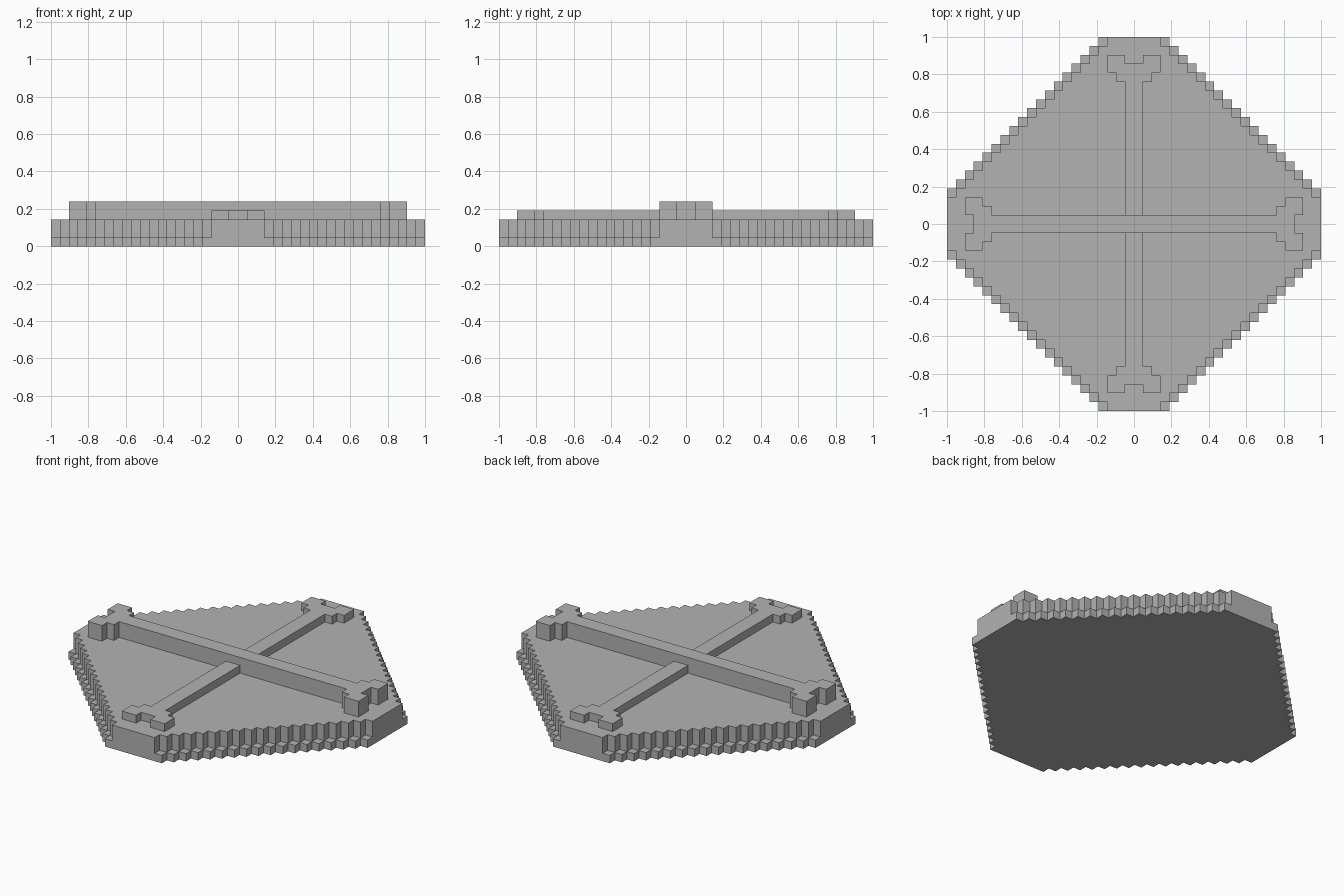
import bpy
import bmesh

U = 1 / 21  # one block of the stepped grid

if "Cube" in bpy.data.objects:
    bpy.data.objects.remove(bpy.data.objects["Cube"])

grey = bpy.data.materials.new("stone grey")
grey.use_nodes = True
grey.diffuse_color = (0.45, 0.45, 0.45, 1)
grey.node_tree.nodes["Principled BSDF"].inputs["Base Color"].default_value = grey.diffuse_color


def mirrored(quarter):
    """Complete an outline from its +x +y quarter, which runs from the y side to the x side."""
    right = quarter + [(x, -y) for x, y in reversed(quarter)]
    return right + [(-x, y) for x, y in reversed(right)]


def prism(name, outline, bottom, top):
    """Extrude an outline, given in grid blocks, between two heights."""
    bm = bmesh.new()
    face = bm.faces.new([bm.verts.new((x * U, y * U, bottom * U)) for x, y in outline])
    side = bmesh.ops.extrude_face_region(bm, geom=[face])["geom"]
    verts = [v for v in side if isinstance(v, bmesh.types.BMVert)]
    bmesh.ops.translate(bm, verts=verts, vec=(0, 0, (top - bottom) * U))
    bmesh.ops.recalc_face_normals(bm, faces=bm.faces)
    mesh = bpy.data.meshes.new(name)
    bm.to_mesh(mesh)
    bm.free()
    mesh.materials.append(grey)
    obj = bpy.data.objects.new(name, mesh)
    bpy.context.collection.objects.link(obj)
    return obj


def stepped_octagon(flat):
    """Octagon with staircase diagonals; flat is half the length of each straight side."""
    quarter = [(flat, 21)]
    for x in range(flat, 20 if flat < 4 else 21):
        y = 20 + flat - x
        quarter += [(x, y), (x + 1, y)]
    if flat < 4:
        quarter += [(20, flat), (21, flat)]
    return mirrored(quarter)


# Stepped slab: a wide bottom course and a slightly smaller upper course
prism("base_course", stepped_octagon(4), 0, 1)
prism("upper_course", stepped_octagon(3), 1, 3)

# Crossed beams with forked, stepped ends; the x beam is the taller one
beam = mirrored([(1, 18), (1, 19), (3, 19), (3, 17), (2, 17), (2, 16), (1, 16)])
prism("low_cross_beam", beam, 3, 4)
prism("tall_cross_beam", [(y, x) for x, y in beam], 3, 5)
